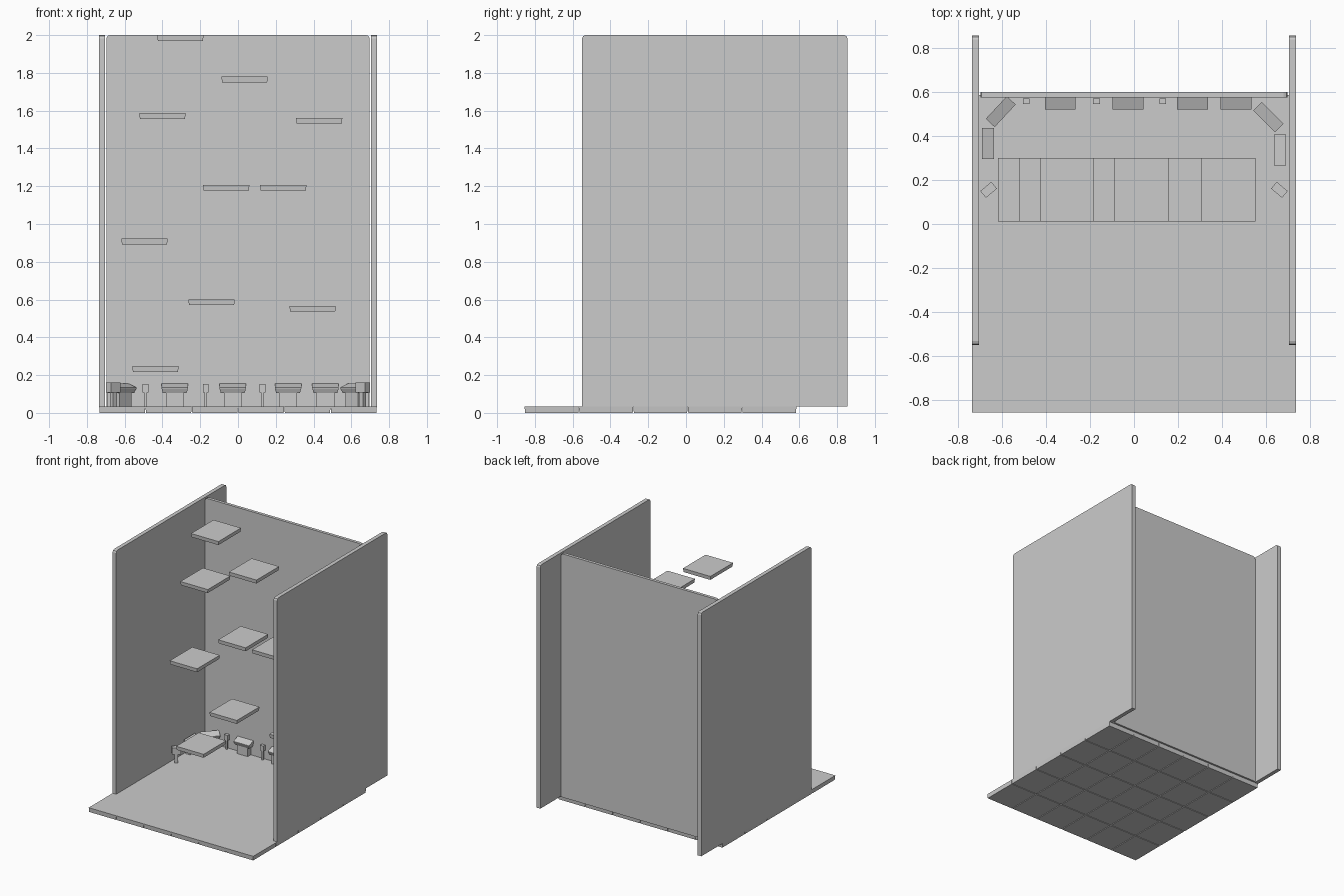
import bpy, bmesh, math
from mathutils import Vector

if "Cube" in bpy.data.objects:
    bpy.data.objects.remove(bpy.data.objects["Cube"])

TILE_X, TILE_Y = 0.245, 0.288


def make_object(name, bm, loc=(0, 0, 0), angle=0):
    bmesh.ops.recalc_face_normals(bm, faces=bm.faces)
    mesh = bpy.data.meshes.new(name)
    bm.to_mesh(mesh)
    bm.free()
    ob = bpy.data.objects.new(name, mesh)
    ob.location = loc
    ob.rotation_euler[2] = angle
    bpy.context.collection.objects.link(ob)
    return ob


def add_box(bm, lo, hi, inset=0.0):
    """Box between two corners; the lower face is drawn in by inset."""
    vs = bmesh.ops.create_cube(bm, size=1)["verts"]
    lo, hi = Vector(lo), Vector(hi)
    mid, size = (lo + hi) / 2, hi - lo
    for v in vs:
        low = v.co.z < 0
        sx, sy = (1 if v.co.x > 0 else -1), (1 if v.co.y > 0 else -1)
        v.co = mid + Vector(v.co[i] * size[i] for i in range(3))
        if low:
            v.co.x -= sx * inset
            v.co.y -= sy * inset
    return vs


def tile(name, x, y, z, h):
    bm = bmesh.new()
    add_box(bm, (-TILE_X / 2, -TILE_Y / 2, 0), (TILE_X / 2, TILE_Y / 2, h), 0.003)
    return make_object(name, bm, (x, y, z))


def wall(name, lo, hi, axis):
    """Panel with chamfered upper corners; axis is the thickness direction."""
    bm = bmesh.new()
    add_box(bm, lo, hi)
    corners = [e for e in bm.edges
               if all(abs(v.co.z - hi[2]) < 1e-5 for v in e.verts)
               and abs(e.verts[0].co[axis] - e.verts[1].co[axis]) > 1e-4]
    bmesh.ops.bevel(bm, geom=corners, offset=0.018, segments=2,
                    profile=0.5, affect='EDGES')
    return make_object(name, bm)


def console(name, x, y, angle):
    """Control desk facing local -y: pedestal and head with sloping top."""
    bm = bmesh.new()
    add_box(bm, (-0.047, -0.012, 0.035), (0.047, 0.0275, 0.105))
    head = add_box(bm, (-0.07, -0.0275, 0.13), (0.07, 0.0275, 0.155))
    for v in head:
        if v.co.y < 0 and v.co.z > 0.14:
            v.co.z = 0.134
    under = add_box(bm, (-0.07, -0.0275, 0.105), (0.07, 0.0275, 0.13))
    for v in under:
        if v.co.z < 0.11:
            v.co.x *= 0.9
            if v.co.y < 0:
                v.co.y += 0.012
    return make_object(name, bm, (x, y, 0), angle)


def post(name, x, y, angle, w, d, top, stem):
    bm = bmesh.new()
    add_box(bm, (-w / 2, -d / 2, 0.108), (w / 2, d / 2, top))
    add_box(bm, (-stem / 2, -stem / 2, 0.035), (stem / 2, stem / 2, 0.108))
    return make_object(name, bm, (x, y, 0), angle)


# Floor tiles
for i in range(6):
    for j in range(5):
        tile("floor_tile", (i - 2.5) * TILE_X, -0.855 + (j + 0.5) * TILE_Y, 0, 0.035)

# Walls
wall("left_wall", (-0.735, -0.55, 0.035), (-0.703, 0.855, 2), 0)
wall("right_wall", (0.703, -0.55, 0.035), (0.735, 0.855, 2), 0)
wall("back_wall", (-0.697, 0.575, 0.035), (0.697, 0.6, 2), 1)

# Floating platforms
for x, z in [(-0.305, 1.985), (0.035, 1.765), (-0.4, 1.572), (0.43, 1.547),
             (-0.062, 1.192), (0.24, 1.192), (-0.495, 0.907), (-0.14, 0.585),
             (0.395, 0.552), (-0.437, 0.232)]:
    tile("platform", x, 0.155, z - 0.015, 0.03)

# Control desks along the walls
for x, y, deg in [(-0.335, 0.547, 0), (-0.028, 0.547, 0), (0.265, 0.547, 0),
                  (0.463, 0.547, 0), (-0.605, 0.51, 47), (0.61, 0.486, -45),
                  (-0.663, 0.365, 90), (0.663, 0.336, -90)]:
    console("console", x, y, math.radians(deg))

# Small posts between the desks and near the side walls
for x in (-0.49, -0.17, 0.13):
    post("small_post", x, 0.557, 0, 0.03, 0.025, 0.152, 0.014)
for s in (-1, 1):
    post("side_post", s * 0.66, 0.155, -s * math.radians(40), 0.065, 0.04, 0.16, 0.026)
